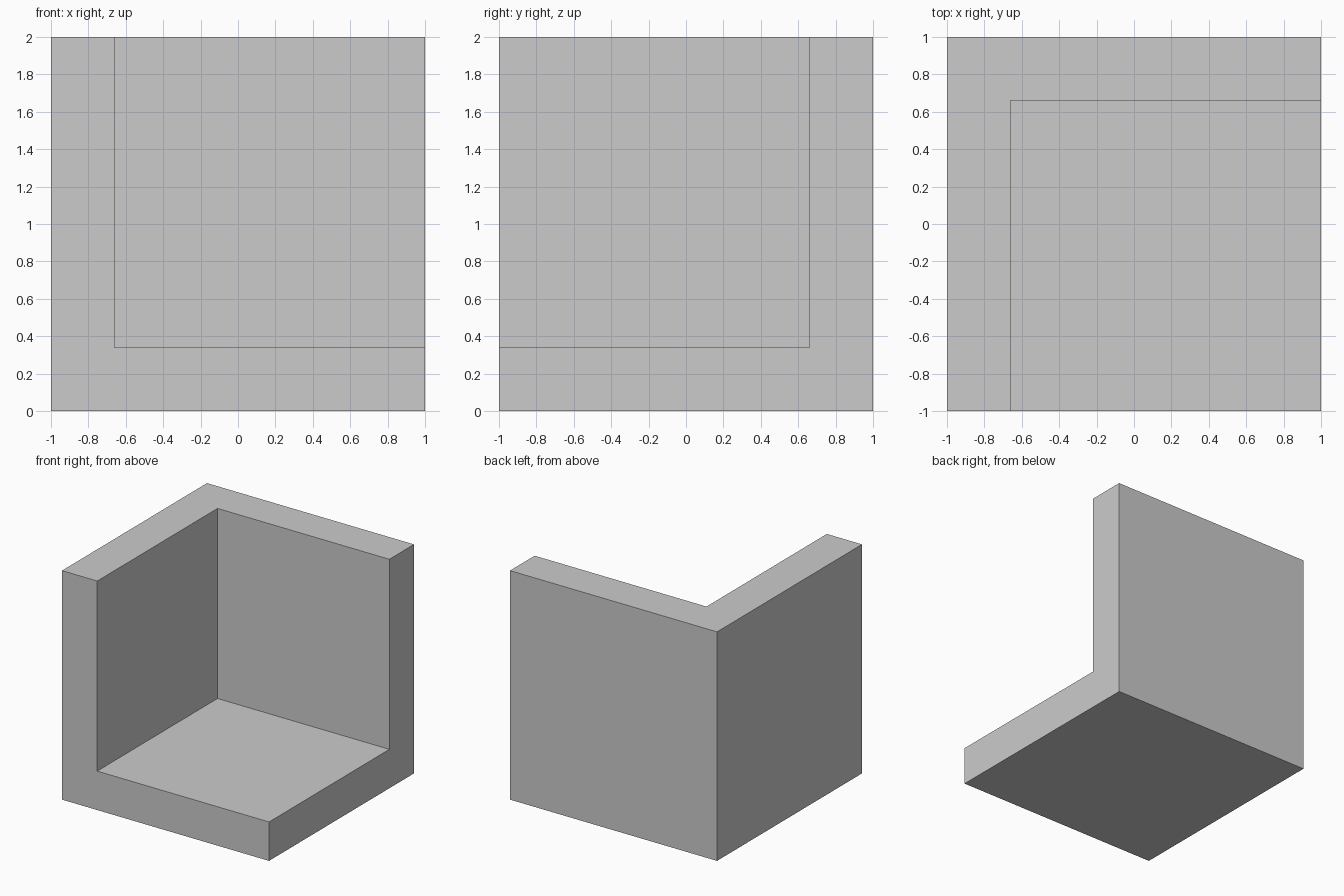
import bpy

if "Cube" in bpy.data.objects:
    bpy.data.objects.remove(bpy.data.objects["Cube"])

SIZE = 2.0    # outer cube edge
WALL = 0.34   # thickness of floor and both walls


def box(name, lo, hi):
    """Axis-aligned box between two opposite corners."""
    centre = [(a + b) / 2 for a, b in zip(lo, hi)]
    bpy.ops.mesh.primitive_cube_add(size=1, location=centre)
    obj = bpy.context.object
    obj.name = name
    obj.scale = [b - a for a, b in zip(lo, hi)]
    bpy.ops.object.transform_apply(location=True, rotation=False, scale=True)
    return obj


half = SIZE / 2

# Corner bracket: solid cube that becomes a floor, a left wall and a back wall
bracket = box("corner_bracket", (-half, -half, 0), (half, half, SIZE))

# Cutter: open towards the front, the right and the top
cutter = box("notch_cutter",
             (-half + WALL, -half - 0.5, WALL),
             (half + 0.5, half - WALL, SIZE + 0.5))

# Cut the notch, then discard the cutter
notch = bracket.modifiers.new("notch", 'BOOLEAN')
notch.operation = 'DIFFERENCE'
notch.solver = 'EXACT'
notch.object = cutter
bpy.context.view_layer.objects.active = bracket
bpy.ops.object.modifier_apply(modifier=notch.name)
bpy.data.objects.remove(cutter, do_unlink=True)
